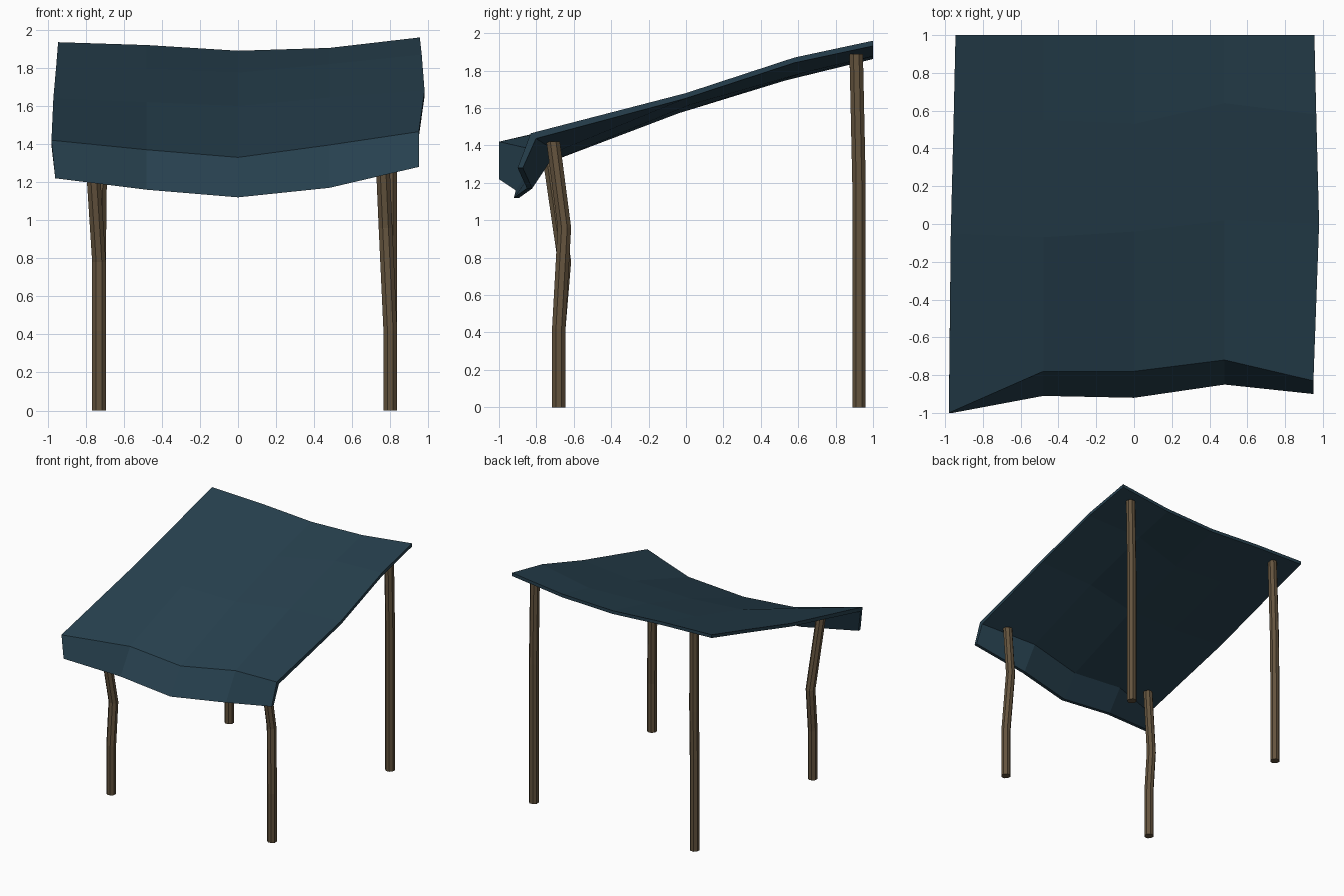
import bpy, bmesh, math
from mathutils import Vector

cube = bpy.data.objects.get("Cube")
if cube:
    bpy.data.objects.remove(cube, do_unlink=True)


def material(name, rgb):
    m = bpy.data.materials.new(name)
    m.use_nodes = True
    m.diffuse_color = (*rgb, 1)
    m.node_tree.nodes["Principled BSDF"].inputs["Base Color"].default_value = (*rgb, 1)
    return m


def add_object(name, bm, mat):
    bmesh.ops.recalc_face_normals(bm, faces=bm.faces)
    mesh = bpy.data.meshes.new(name)
    bm.to_mesh(mesh)
    bm.free()
    mesh.materials.append(mat)
    obj = bpy.data.objects.new(name, mesh)
    bpy.context.collection.objects.link(obj)
    return obj


cloth = material("dark teal cloth", (0.020, 0.052, 0.077))
wood = material("brown wood", (0.127, 0.088, 0.048))


# Sagging canopy: cross rows from the valance hem up to the back edge
def row(*points):
    return [Vector(p) for p in points]


rows = [
    row((-.96, -1, 1.22), (-.48, -.91, 1.16), (0, -.92, 1.12), (.48, -.85, 1.17), (.95, -.90, 1.28)),
    row((-.98, -1, 1.42), (-.48, -.78, 1.37), (0, -.78, 1.33), (.48, -.72, 1.395), (.95, -.83, 1.465)),
    row((-.97, -.05, 1.64), (-.48, -.07, 1.62), (0, -.04, 1.60), (.48, .02, 1.645), (.98, 0, 1.68)),
    row((-.955, .55, 1.81), (-.48, .55, 1.795), (0, .53, 1.775), (.48, .64, 1.82), (.965, .58, 1.87)),
    row((-.945, 1, 1.935), (-.48, 1, 1.92), (0, 1, 1.89), (.48, 1, 1.905), (.955, 1, 1.96)),
]


def thick_sheet(grid, thickness):
    bm = bmesh.new()
    top, low = [], []
    for i, line in enumerate(grid):
        # The hem and front edge shift backwards, the roof shifts downwards
        shift = Vector((0, thickness if i < 2 else 0, -thickness if i else 0))
        top.append([bm.verts.new(p) for p in line])
        low.append([bm.verts.new(p + shift) for p in line])
    for i in range(len(grid) - 1):
        for j in range(len(grid[0]) - 1):
            for s in (top, low):
                bm.faces.new((s[i][j], s[i][j + 1], s[i + 1][j + 1], s[i + 1][j]))

    def border(s):
        return (s[0] + [r[-1] for r in s[1:]] + s[-1][-2::-1]
                + [r[0] for r in s[-2:0:-1]])

    a, b = border(top), border(low)
    for k in range(len(a)):
        n = (k + 1) % len(a)
        bm.faces.new((a[k], a[n], b[n], b[k]))
    return bm


add_object("canopy", thick_sheet(rows, .028), cloth)


# Crooked eight-sided poles
def pole(name, path, radius=.039, sides=8):
    bm = bmesh.new()
    rings = []
    for x, y, z in path:
        ring = []
        for k in range(sides):
            a = math.tau * (k + .5) / sides
            ring.append(bm.verts.new((x + radius * math.cos(a), y + radius * math.sin(a), z)))
        rings.append(ring)
    for r, s in zip(rings, rings[1:]):
        for k in range(sides):
            n = (k + 1) % sides
            bm.faces.new((r[k], r[n], s[n], s[k]))
    bm.faces.new(rings[0])
    bm.faces.new(rings[-1])
    add_object(name, bm, wood)


pole("front_right_pole", [(-.73, -.68, 0), (-.73, -.68, .42), (-.73, -.65, .78), (-.77, -.74, 1.40)])
pole("front_left_pole", [(.80, -.68, 0), (.80, -.68, .42), (.775, -.65, .96), (.755, -.71, 1.42)])
pole("back_right_pole", [(-.73, .925, 0), (-.73, .925, .8), (-.725, .925, 1.2), (-.715, .91, 1.885)])
pole("back_left_pole", [(.80, .925, 0), (.80, .925, .8), (.80, .925, 1.2), (.80, .91, 1.89)])
